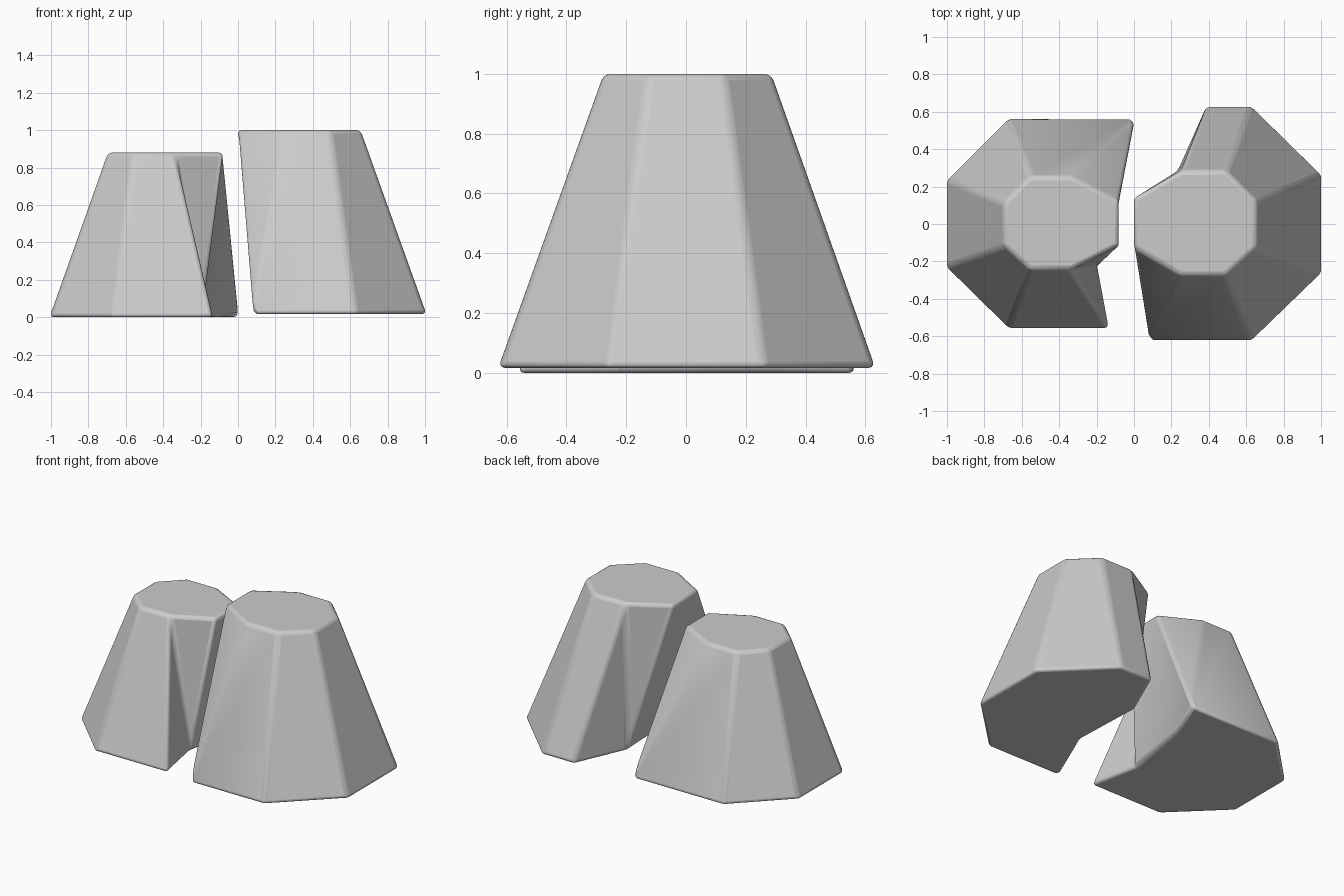
import bpy, bmesh
from mathutils import Vector

if "Cube" in bpy.data.objects:
    bpy.data.objects.remove(bpy.data.objects["Cube"])


def rock(name, bottom, top, z0, z1, splits, grow=0.008):
    """Faceted tapered block: two matching octagon rings, explicit folds on the notched sides."""
    n = len(bottom)
    c = sum((Vector(p) for p in bottom), Vector((0, 0))) / n
    bm = bmesh.new()
    lo = []
    for p in bottom:
        v = Vector(p)
        v += (v - c).normalized() * grow  # allow for the rounded rim
        lo.append(bm.verts.new((v.x, v.y, z0)))
    hi = [bm.verts.new((x, y, z1)) for x, y in top]
    bm.faces.new(hi)
    bm.faces.new(lo[::-1])
    for i in range(n):
        j = (i + 1) % n
        fold = splits.get(i)
        if fold == "a":      # fold from low i to high j
            bm.faces.new((lo[i], lo[j], hi[j]))
            bm.faces.new((lo[i], hi[j], hi[i]))
        elif fold == "b":    # fold from low j to high i
            bm.faces.new((lo[i], lo[j], hi[i]))
            bm.faces.new((lo[j], hi[j], hi[i]))
        else:
            bm.faces.new((lo[i], lo[j], hi[j], hi[i]))
    bmesh.ops.recalc_face_normals(bm, faces=bm.faces[:])
    mesh = bpy.data.meshes.new(name)
    bm.to_mesh(mesh)
    bm.free()
    obj = bpy.data.objects.new(name, mesh)
    bpy.context.collection.objects.link(obj)
    # softened edges
    bev = obj.modifiers.new("soft_edges", "BEVEL")
    bev.width = 0.022
    bev.segments = 3
    bev.limit_method = "ANGLE"
    bev.angle_limit = 0.35
    bpy.ops.object.select_all(action="DESELECT")
    obj.select_set(True)
    bpy.context.view_layer.objects.active = obj
    bpy.ops.object.shade_smooth_by_angle(angle=0.6)
    return obj


# Rings run counter-clockwise, starting at the left side's front corner.
# Shorter left block
rock("left_rock",
     [(-1, -.23), (-.67, -.555), (-.135, -.555), (-.20, -.22),
      (-.124, .25), (.005, .56), (-.67, .56), (-1, .23)],
     [(-.695, -.115), (-.555, -.245), (-.335, -.245), (-.08, -.115),
      (-.08, .12), (-.335, .255), (-.555, .255), (-.695, .115)],
     0, .88, {2: "b", 3: "a", 4: "b"})

# Taller right block
rock("right_rock",
     [(.26, -.21), (.08, -.62), (.63, -.62), (1, -.26),
      (1, .26), (.63, .625), (.39, .625), (.24, .28)],
     [(-.005, -.125), (.25, -.275), (.49, -.275), (.655, -.125),
      (.655, .125), (.49, .285), (.25, .285), (-.005, .135)],
     .017, 1.0, {0: "b", 6: "b", 7: "a"})
# the front-left fold joins the low front corner to the high left corner
